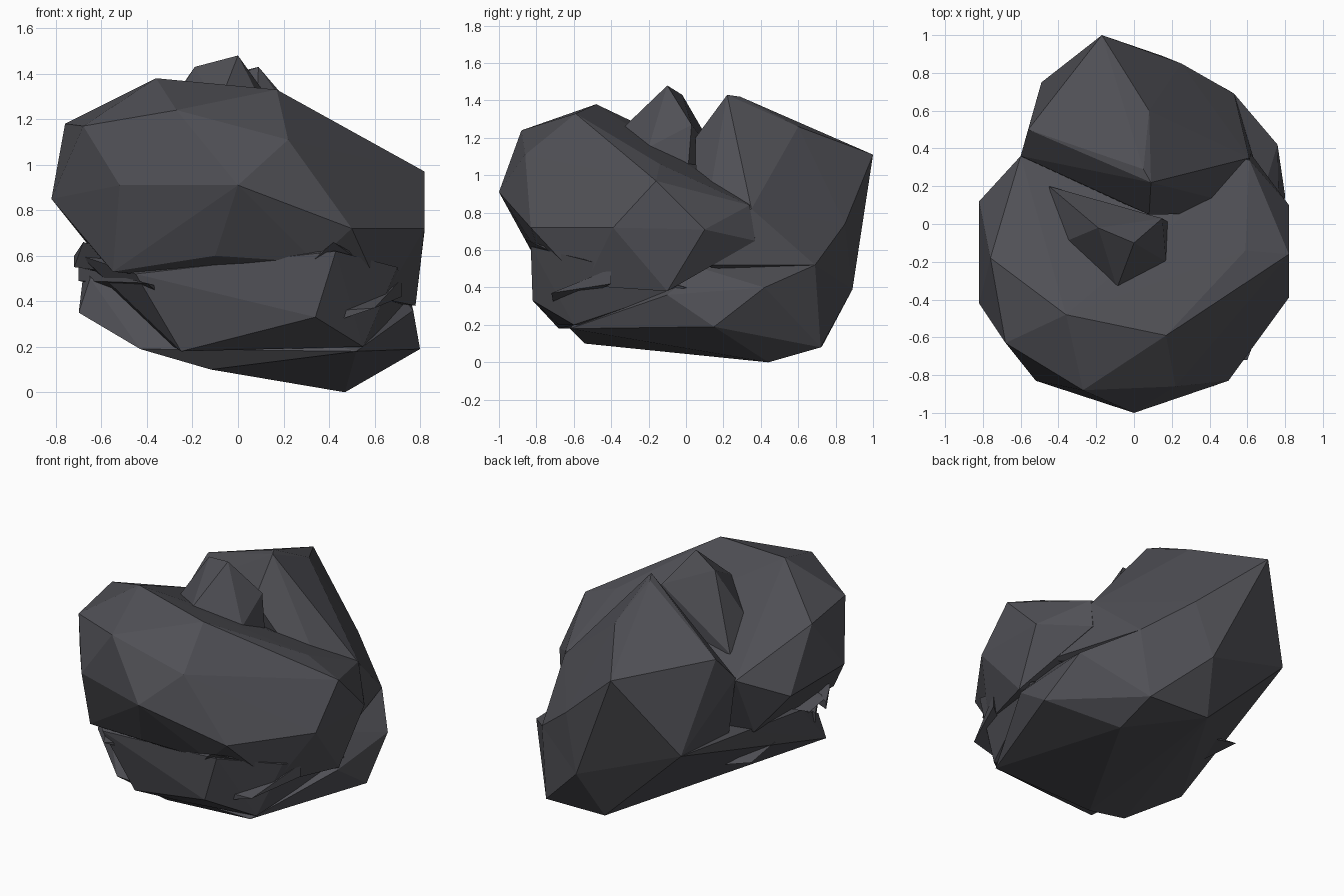
import bpy
import bmesh
from mathutils import Vector

default_cube = bpy.data.objects.get("Cube")
if default_cube:
    bpy.data.objects.remove(default_cube, do_unlink=True)


def make_material(name, colour):
    material = bpy.data.materials.new(name)
    material.use_nodes = True
    material.diffuse_color = colour
    shader = next(n for n in material.node_tree.nodes if n.type == "BSDF_PRINCIPLED")
    shader.inputs["Base Color"].default_value = colour
    shader.inputs["Roughness"].default_value = 0.9
    return material


stone = make_material("dark slate stone", (0.08, 0.08, 0.092, 1))


def chiselled_block(name, corners):
    """Make a faceted, flat shaded block that wraps tightly around its corners."""
    bm = bmesh.new()
    for corner in corners:
        bm.verts.new(Vector(corner))
    bmesh.ops.convex_hull(bm, input=bm.verts[:])
    unused = [v for v in bm.verts if not v.link_faces]
    bmesh.ops.delete(bm, geom=unused, context="VERTS")
    bmesh.ops.recalc_face_normals(bm, faces=bm.faces[:])
    mesh = bpy.data.meshes.new(name)
    bm.to_mesh(mesh)
    bm.free()
    mesh.materials.append(stone)
    block = bpy.data.objects.new(name, mesh)
    bpy.context.scene.collection.objects.link(block)


def flake(name, root_left, root_right, tip, thickness):
    """Make a thin splinter of stone that tapers to a sharp tip."""
    drop = Vector((0, 0, -thickness))
    roots = [Vector(root_left), Vector(root_right)]
    chiselled_block(name, roots + [root + drop for root in roots] + [tip])


# Large tilted boulder leaning over the front
chiselled_block("front_boulder", [
    (-.36, -.48, 1.38), (.17, -.59, 1.33), (-.76, -.18, 1.18), (-.68, -.63, 1.17),
    (-.27, -.88, 1.24), (.22, -.86, 1.11), (0, -1, .91), (-.52, -.83, .91),
    (.5, -.83, .72), (-.82, -.42, .85), (-.82, .12, .85), (.59, -.14, 1.06),
    (.82, -.16, .97), (.82, -.39, .72), (.82, .1, .71), (.78, -.1, .38),
    (.61, .34, .84), (-.6, .36, .98), (-.55, -.7, .53), (.34, -.78, .57),
    (-.1, -.83, .6), (-.62, .2, .6), (.62, .37, .65), (.64, -.54, .41),
])

# Tall boulder at the back with its ridge and cliff
chiselled_block("back_boulder", [
    (.09, .22, 1.43), (.05, .29, 1.42), (.08, .6, 1.26), (-.17, 1, 1.11),
    (-.56, .5, 1.16), (-.6, .36, 1), (.25, .85, .74), (.53, .69, .52),
    (.32, .27, 1.08), (.61, .35, .82), (.72, .06, .52), (-.49, .75, .62),
    (.15, .89, .39), (.08, .05, 1.2), (.35, .1, .92), (-.5, .3, .5),
])

# Small pointed crest between the two boulders
chiselled_block("crest", [
    (0, -.1, 1.48), (-.19, -.02, 1.43), (-.09, -.34, 1.25), (.17, -.2, 1.15),
    (.15, .03, 1.27), (-.45, .2, 1.05), (-.38, -.1, 1.12), (-.1, .1, 1),
    (.2, 0, .9), (0, -.3, 1),
])

# Recessed belt of stone under the front boulder
chiselled_block("middle_ledge", [
    (-.69, -.42, .6), (-.45, -.72, .52), (-.25, -.68, .18), (.1, -.68, .2),
    (.34, -.82, .33), (.55, -.6, .2), (.7, -.55, .55), (.43, -.83, .62),
    (.75, 0, .4), (-.6, .2, .4), (.1, .3, .2),
])

# Broad base with a sloping underside and a bulge at the back
chiselled_block("base_slab", [
    (-.12, -.54, .1), (.47, .44, 0), (.8, .15, .19), (-.7, -.41, .35),
    (-.43, -.6, .19), (.52, -.62, .18), (.77, -.1, .36), (-.67, -.2, .6),
    (.06, .73, .09), (.48, .72, .08), (.15, .89, .39), (.53, .69, .52),
    (-.49, .75, .62), (-.6, .25, .62), (-.65, -.4, .5), (.76, .42, .4),
    (.65, .06, .51),
])

# Splintered edges along the front crack
flake("left_flake", (-.72, -.38, .6), (-.2, -.7, .53), (-.68, -.48, .66), .05)
flake("lower_left_flake", (-.7, -.3, .55), (-.3, -.6, .45), (-.4, -.78, .48), .06)
flake("right_flake", (.1, -.7, .41), (.7, -.45, .5), (.42, -.86, .66), .04)
flake("lower_right_flake", (.3, -.7, .35), (.72, -.4, .5), (.6, -.72, .37), .08)
